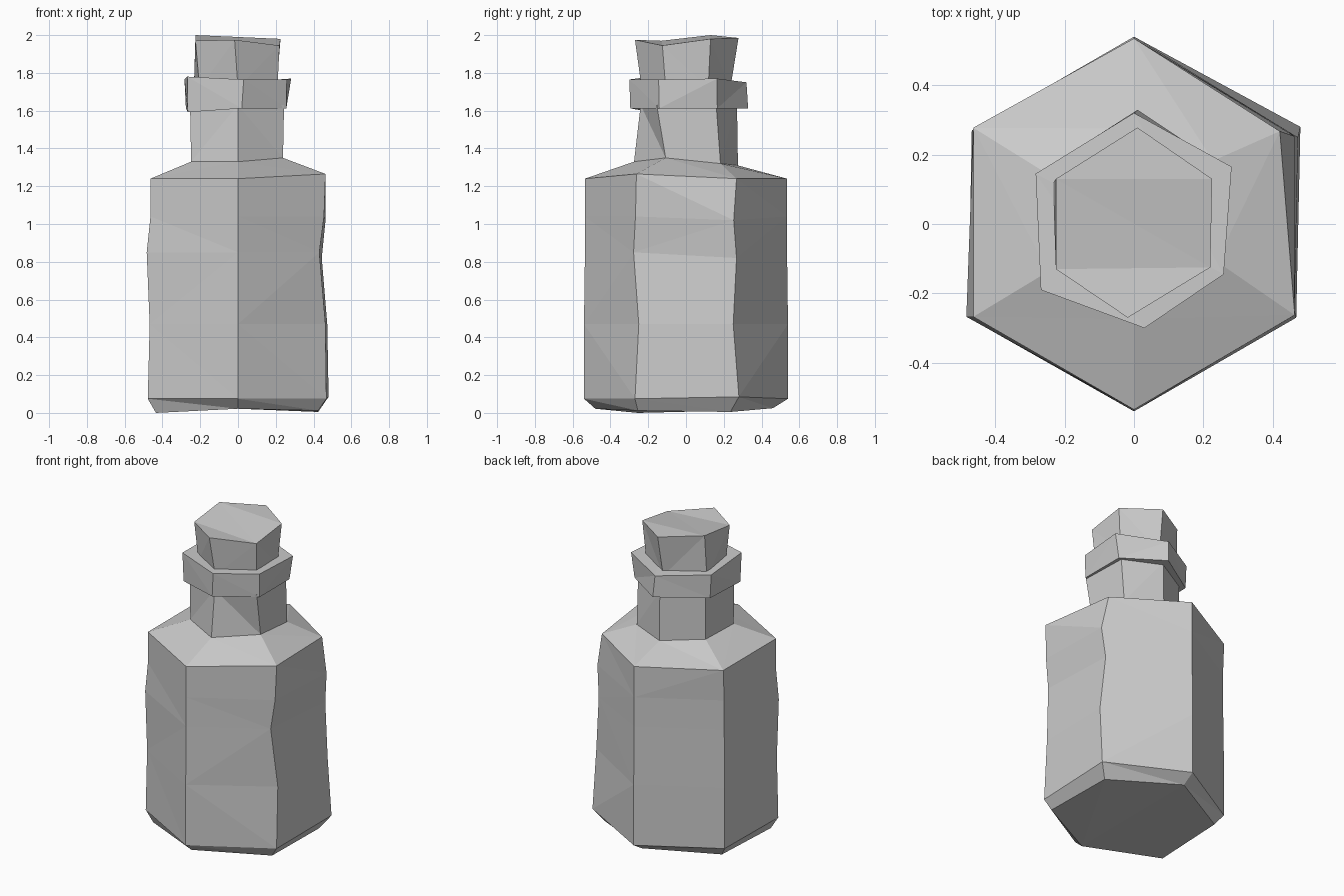
import bpy
import bmesh
from math import cos, sin, radians
from mathutils import Vector

default_cube = bpy.data.objects.get("Cube")
if default_cube:
    bpy.data.objects.remove(default_cube, do_unlink=True)

# One plain grey for the whole bottle
grey = bpy.data.materials.new("plain_grey")
grey.use_nodes = True
grey_value = (0.6, 0.6, 0.6, 1)
grey.diffuse_color = grey_value
grey.node_tree.nodes["Principled BSDF"].inputs["Base Color"].default_value = grey_value

# Corners of each six-sided ring, counter-clockwise from the front
CORNERS = ["front", "left_front", "left_back", "back", "right_back", "right_front"]


def ring(height, radius, shift_y=0.0, **nudges):
    """Hexagon ring; nudges move named corners for the hand-cut look."""
    points = []
    for index, corner in enumerate(CORNERS):
        angle = radians(60 * index - 90)
        point = Vector((radius * cos(angle), radius * sin(angle) + shift_y, height))
        points.append(point + Vector(nudges.get(corner, (0, 0, 0))))
    return points


def loft(name, rings):
    """Join stacked rings with flat sides and close both ends."""
    bm = bmesh.new()
    loops = [[bm.verts.new(point) for point in points] for points in rings]
    count = len(CORNERS)
    for lower, upper in zip(loops, loops[1:]):
        for i in range(count):
            j = (i + 1) % count
            bm.faces.new((lower[i], lower[j], upper[j], upper[i]))
    bm.faces.new(list(reversed(loops[0])))
    bm.faces.new(loops[-1])
    bmesh.ops.recalc_face_normals(bm, faces=bm.faces[:])
    bmesh.ops.triangulate(bm, faces=bm.faces[:])
    mesh = bpy.data.meshes.new(name)
    bm.to_mesh(mesh)
    bm.free()
    mesh.materials.append(grey)
    part = bpy.data.objects.new(name, mesh)
    bpy.context.collection.objects.link(part)
    return part


# Body, shoulder and neck
loft("bottle_body", [
    ring(0.012, 0.49, shift_y=-0.01, front=(0, 0.02, 0.01), back=(0, -0.02, 0.013),
         left_back=(0, 0, -0.007), right_front=(-0.01, 0, -0.012)),
    ring(0.075, 0.54, left_back=(0.012, 0.01, 0.01), right_front=(-0.01, 0, 0)),
    ring(0.47, 0.54, left_front=(-0.005, 0.02, 0), left_back=(0.005, -0.02, 0)),
    ring(0.85, 0.535, left_front=(-0.033, -0.01, 0), left_back=(-0.02, 0, -0.03),
         right_front=(-0.02, 0, 0)),
    ring(1.04, 0.535, left_front=(-0.008, 0, 0), left_back=(0, -0.015, -0.02)),
    ring(1.24, 0.535, left_front=(0, 0.005, 0.025), left_back=(-0.043, 0, 0),
         right_back=(0, 0.01, 0)),
    ring(1.33, 0.275, left_front=(0, 0.03, 0.02), left_back=(-0.01, 0.045, -0.01),
         back=(0, 0, -0.02), right_front=(-0.01, 0, 0)),
    ring(1.63, 0.27, front=(0, 0.03, 0), left_front=(0.01, -0.02, 0),
         left_back=(0, 0.025, 0), right_front=(-0.02, 0, 0)),
])

# Collar around the mouth
loft("neck_collar", [
    ring(1.612, 0.307, shift_y=0.012, front=(0.02, 0, 0), left_front=(-0.01, 0, 0),
         left_back=(-0.01, 0, 0), back=(0.01, 0.01, 0),
         right_back=(-0.01, -0.02, 0), right_front=(0, -0.04, -0.02)),
    ring(1.765, 0.31, shift_y=0.01, front=(0.03, 0, 0), left_front=(-0.01, 0, 0),
         left_back=(0.013, 0, 0.005), back=(0, 0, -0.015),
         right_back=(-0.015, -0.02, 0), right_front=(0, -0.045, 0.015)),
])

# Stopper set into the collar
loft("bottle_stopper", [
    ring(1.72, 0.235, left_front=(0.005, 0.01, 0), right_back=(-0.03, 0, 0)),
    ring(1.975, 0.26, front=(-0.018, -0.01, 0), left_front=(-0.005, 0.005, -0.03),
         left_back=(0, 0, 0.005), back=(0.01, 0.018, 0.01),
         right_back=(0, 0, 0.025), right_front=(0, 0, -0.005)),
])
